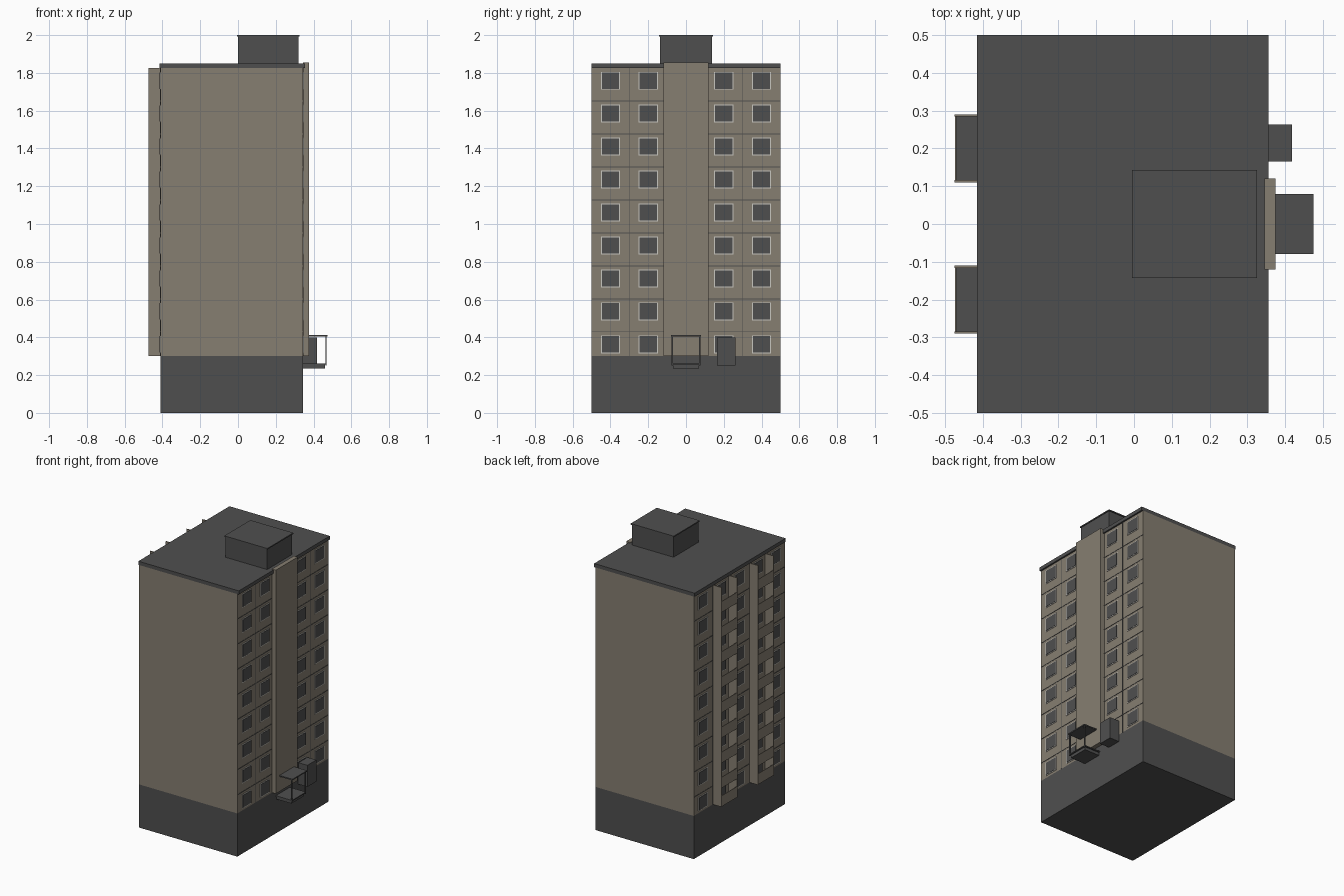
import bpy
import bmesh
from mathutils import Matrix, Vector

cube = bpy.data.objects.get("Cube")
if cube:
    bpy.data.objects.remove(cube, do_unlink=True)


def material(name, rgb):
    m = bpy.data.materials.new(name)
    m.use_nodes = True
    m.diffuse_color = (*rgb, 1)
    m.node_tree.nodes["Principled BSDF"].inputs["Base Color"].default_value = (*rgb, 1)
    return m


TAN = material("tan concrete", (0.24, 0.21, 0.165))
GREY = material("dark grey", (0.078, 0.078, 0.078))
LIGHT = material("pale frame", (0.58, 0.57, 0.53))


def boxes(name, mat, spans):
    """One object made of boxes, each given as x, y and z ranges."""
    bm = bmesh.new()
    for xs, ys, zs in spans:
        lo, hi = (Vector(p) for p in zip(xs, ys, zs))
        size = Matrix.Diagonal((hi - lo).to_4d())
        bmesh.ops.create_cube(bm, size=1, matrix=Matrix.Translation((lo + hi) / 2) @ size)
    mesh = bpy.data.meshes.new(name)
    bm.to_mesh(mesh)
    bm.free()
    mesh.materials.append(mat)
    obj = bpy.data.objects.new(name, mesh)
    bpy.context.collection.objects.link(obj)
    return obj


BACK, FRONT = -0.41, 0.345       # facade planes along x
FLOORS, PITCH = 9, 0.1745
BOTTOM, TOP = 0.3, 1.825
levels = [TOP - PITCH * i for i in range(FLOORS)]    # top of each storey


def skin(side, depth):
    """Range in x of a thin plate lying on one facade."""
    return (FRONT - 0.002, FRONT + depth) if side > 0 else (BACK - depth, BACK + 0.002)


# Main masses
boxes("plinth", GREY, [((BACK, FRONT), (-0.5, 0.5), (0, BOTTOM))])
boxes("tower_walls", TAN, [((BACK, FRONT), (-0.5, 0.5), (BOTTOM, TOP))])
boxes("roof_slab", GREY, [((-0.416, 0.356), (-0.5, 0.5), (TOP, 1.85))])
boxes("stair_shaft", TAN, [((FRONT, 0.375), (-0.12, 0.12), (BOTTOM, 1.854))])
boxes("roof_room", GREY, [((0, 0.32), (-0.137, 0.137), (1.85, 1.992))])
boxes("roof_room_lid", GREY, [((-0.005, 0.325), (-0.143, 0.143), (1.992, 2))])

# Windows on both long facades
columns = [(1, y) for y in (-0.4, -0.2, 0.2, 0.4)]
columns += [(-1, y) for y in (-0.4, -0.2, 0, 0.2, 0.4)]
frames, panes = [], []
for side, y in columns:
    for z in levels:
        mid = z - 0.066
        frames.append((skin(side, 0.003), (y - 0.051, y + 0.051), (mid - 0.048, mid + 0.047)))
        panes.append((skin(side, 0.005), (y - 0.046, y + 0.046), (mid - 0.043, mid + 0.043)))
boxes("window_frames", LIGHT, frames)
boxes("window_panes", GREY, panes)

# Joints between wall panels
joints = []
for side in (1, -1):
    wide = [(-0.5, -0.12), (0.12, 0.5)] if side > 0 else [(-0.5, 0.5)]
    for z in levels[1:]:
        joints += [(skin(side, 0.002), ys, (z - 0.002, z + 0.002)) for ys in wide]
    for y in (-0.3, 0.3):
        joints.append((skin(side, 0.002), (y - 0.002, y + 0.002), (BOTTOM, TOP)))
boxes("panel_joints", GREY, joints)

# Balcony stacks on the rear facade
OUTER = -0.475
fins, parapets, slabs = [], [], []
for centre in (-0.2, 0.2):
    ends = (centre - 0.087, centre + 0.087)
    for y in ends:
        fins.append(((OUTER, BACK), (y - 0.003, y + 0.003), (BOTTOM, TOP)))
    for z in levels:
        floor = max(z - PITCH, BOTTOM)
        slabs.append(((OUTER + 0.004, BACK), ends, (floor, floor + 0.006)))
        parapets.append(((OUTER + 0.001, OUTER + 0.005), ends, (floor, floor + 0.075)))
boxes("balcony_side_walls", TAN, fins)
boxes("balcony_parapets", TAN, parapets)
boxes("balcony_floors", GREY, slabs)

# Entrance porch and the small side annex
boxes("porch_step", GREY, [((FRONT, 0.46), (-0.07, 0.068), (0.235, 0.26))])
boxes("porch_roof", GREY, [((0.37, 0.475), (-0.08, 0.08), (0.404, 0.412))])
boxes("porch_posts", GREY, [((0.462, 0.469), (y - 0.004, y + 0.004), (0.25, 0.406))
                            for y in (-0.073, 0.073)])
boxes("porch_step_rim", GREY, [((FRONT, 0.469), (-0.077, 0.077), (0.255, 0.262))])
boxes("annex", GREY, [((FRONT, 0.418), (0.165, 0.263), (0.25, 0.4))])
